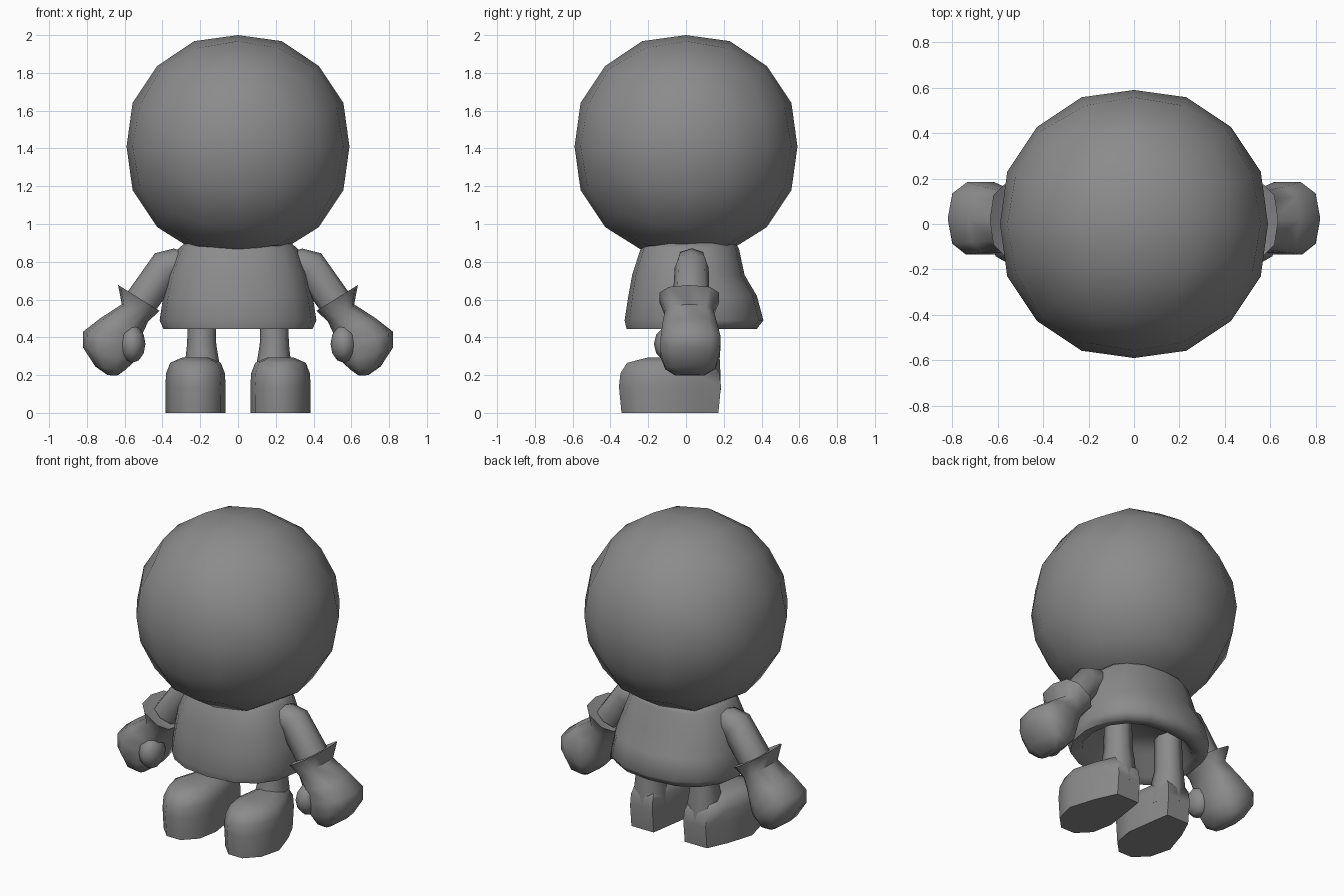
import bpy, bmesh, math
from mathutils import Vector

if "Cube" in bpy.data.objects:
    bpy.data.objects.remove(bpy.data.objects["Cube"])

grey = bpy.data.materials.new("plain_grey")
grey.diffuse_color = (0.26, 0.26, 0.26, 1)
grey.use_nodes = True
grey.node_tree.nodes["Principled BSDF"].inputs["Base Color"].default_value = grey.diffuse_color


def finish(name, bm, angle=60):
    bmesh.ops.recalc_face_normals(bm, faces=bm.faces)
    me = bpy.data.meshes.new(name)
    bm.to_mesh(me)
    bm.free()
    me.materials.append(grey)
    ob = bpy.data.objects.new(name, me)
    bpy.context.collection.objects.link(ob)
    bpy.ops.object.select_all(action='DESELECT')
    ob.select_set(True)
    bpy.context.view_layer.objects.active = ob
    bpy.ops.object.shade_smooth_by_angle(angle=math.radians(angle))
    return ob


def loft(name, rings, angle=60):
    """Skin closed rings of points and cap both ends."""
    bm = bmesh.new()
    loops = [[bm.verts.new(p) for p in r] for r in rings]
    n = len(loops[0])
    for a, b in zip(loops, loops[1:]):
        for i in range(n):
            j = (i + 1) % n
            bm.faces.new((a[i], a[j], b[j], b[i]))
    bm.faces.new(loops[0])
    bm.faces.new(loops[-1])
    return finish(name, bm, angle)


def rounded(n, power=0.8):
    """Unit outline between a circle and a square."""
    pts = []
    for i in range(n):
        t = 2 * math.pi * i / n
        c, s = math.cos(t), math.sin(t)
        pts.append((math.copysign(abs(c) ** power, c), math.copysign(abs(s) ** power, s)))
    return pts


def limb(name, side, sections, n=8, power=0.8):
    """Sections: outer x, z, inner x, z, front y, back y."""
    rings = []
    for ox, oz, ix, iz, y0, y1 in sections:
        rings.append([(side * ((ox + ix) / 2 + c * (ox - ix) / 2),
                       (y0 + y1) / 2 + s * (y1 - y0) / 2,
                       (oz + iz) / 2 + c * (oz - iz) / 2) for c, s in rounded(n, power)])
    return loft(name, rings)


# Head: cube grid pushed out to a ball, slightly flat underneath
bm = bmesh.new()
bmesh.ops.create_cube(bm, size=2)
bmesh.ops.subdivide_edges(bm, edges=bm.edges[:], cuts=3, use_grid_fill=True)
for v in bm.verts:
    d = Vector([math.tan(c * math.pi / 4) for c in v.co]).normalized() * 0.604
    v.co = [max(-0.59, min(0.59, c)) for c in d]
    v.co.z = max(v.co.z, -0.55) + 1.41
finish("head", bm)

# Torso: tapered shirt with a tucked, hollow hem
torso = [(0.90, 0.28, -0.22, 0.26), (0.87, 0.315, -0.24, 0.28), (0.73, 0.37, -0.285, 0.31),
         (0.62, 0.395, -0.305, 0.375), (0.49, 0.415, -0.325, 0.41), (0.445, 0.395, -0.315, 0.375),
         (0.46, 0.33, -0.25, 0.30), (0.58, 0.28, -0.20, 0.25)]
loft("torso", [[(c * w, (y0 + y1) / 2 + s * (y1 - y0) / 2, z) for c, s in rounded(16, 0.85)]
               for z, w, y0, y1 in torso], 75)

# Foot outline: narrow heel at the back, broad rounded toe at the front
sole = [(0.11, 0.185), (0.27, 0.185), (0.33, 0.05), (0.385, -0.13), (0.35, -0.27),
        (0.27, -0.355), (0.17, -0.355), (0.09, -0.27), (0.065, -0.13), (0.09, 0.05)]

for side, tag in ((1, "left"), (-1, "right")):
    # Boot
    rings = []
    for z, k in ((0, 0.95), (0.14, 1), (0.21, 0.97), (0.265, 0.84), (0.292, 0.45)):
        rings.append([(side * (0.225 + (x - 0.225) * (k if z else 0.99)), -0.085 + (y + 0.085) * k, z)
                      for x, y in sole])
    loft(tag + "_boot", rings)

    # Leg, flaring into the heel
    limb(tag + "_leg", side, [(0.29, 0.12, 0.09, 0.12, -0.05, 0.185), (0.28, 0.27, 0.10, 0.27, -0.02, 0.18),
                              (0.27, 0.36, 0.115, 0.36, 0.0, 0.17), (0.26, 0.62, 0.12, 0.62, 0.0, 0.16)])

    # Arm with a rounded shoulder
    limb(tag + "_arm", side, [(0.27, 0.85, 0.25, 0.72, -0.04, 0.10), (0.34, 0.87, 0.29, 0.71, -0.05, 0.11),
                              (0.44, 0.845, 0.33, 0.69, -0.06, 0.12), (0.585, 0.64, 0.43, 0.55, -0.07, 0.125)])

    # Glove: flared cuff, pinched wrist, mitten
    limb(tag + "_glove", side, [(0.585, 0.635, 0.47, 0.56, -0.09, 0.13), (0.635, 0.677, 0.415, 0.54, -0.145, 0.18),
                                (0.615, 0.575, 0.475, 0.485, -0.115, 0.15), (0.73, 0.50, 0.505, 0.42, -0.13, 0.17),
                                (0.82, 0.43, 0.53, 0.34, -0.14, 0.19), (0.82, 0.345, 0.55, 0.27, -0.14, 0.185),
                                (0.755, 0.245, 0.60, 0.225, -0.115, 0.16), (0.69, 0.20, 0.64, 0.197, -0.06, 0.10)],
         10, 0.75)

    # Thumb, folded to the front and inside
    bm = bmesh.new()
    bmesh.ops.create_uvsphere(bm, u_segments=8, v_segments=6, radius=1)
    for v in bm.verts:
        v.co = (side * (0.56 + v.co.x * 0.07), -0.075 + v.co.y * 0.095, 0.365 + v.co.z * 0.1)
    finish(tag + "_thumb", bm)
